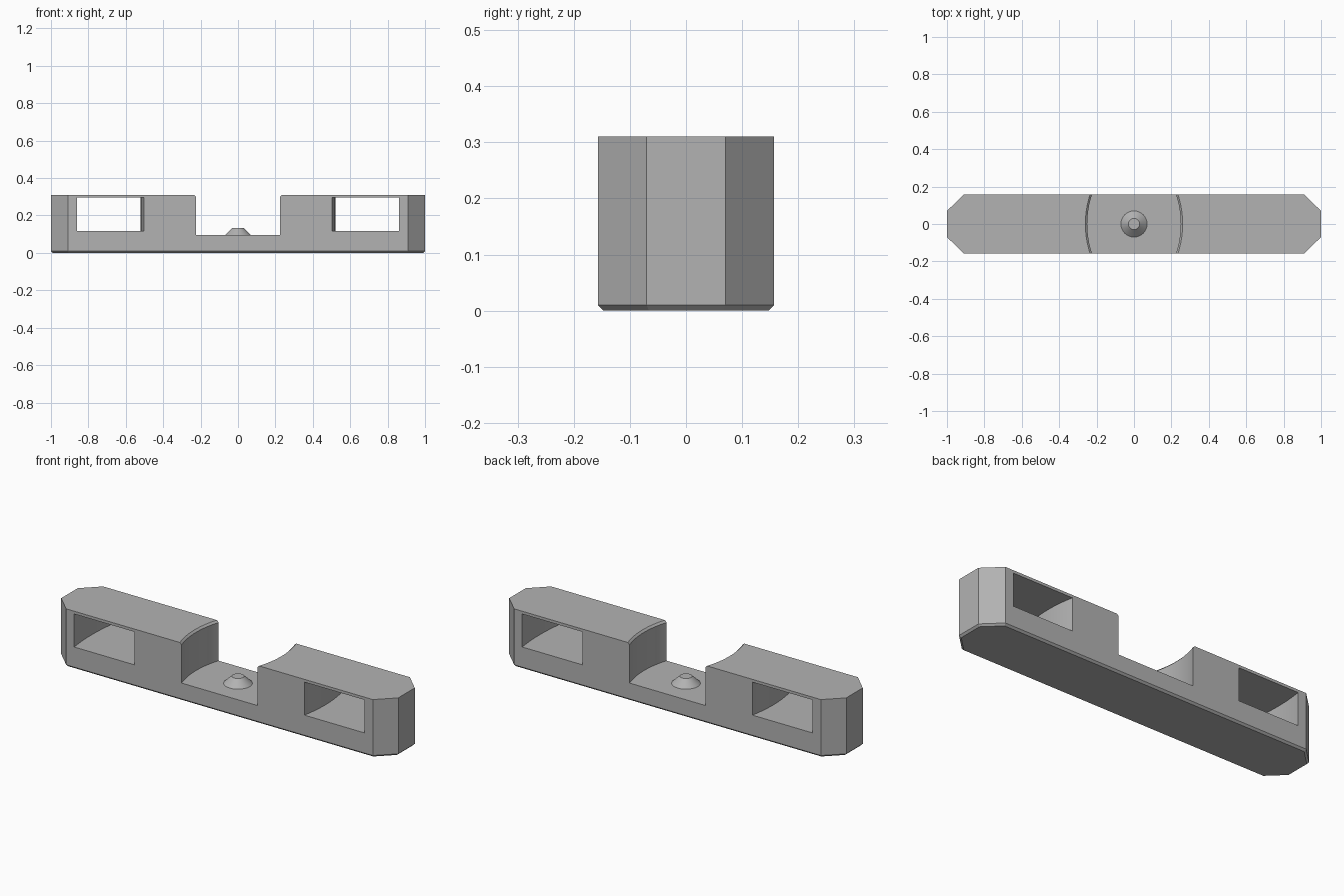
import bpy, bmesh, math

if "Cube" in bpy.data.objects:
    bpy.data.objects.remove(bpy.data.objects["Cube"], do_unlink=True)

grey = bpy.data.materials.new("plain grey")
grey.use_nodes = True
colour = (0.45, 0.45, 0.45, 1)
grey.diffuse_color = colour
grey.node_tree.nodes["Principled BSDF"].inputs["Base Color"].default_value = colour

HALF_W, TOP, FLOOR = 0.157, 0.31, 0.095
ARC_CENTRE = -0.25          # all curved walls share this centre (mirrored per side)


def loft(name, levels):
    """Solid through matching outlines, given as (z, [(x, y), ...]) from the bottom up."""
    bm = bmesh.new()
    rings = [[bm.verts.new((x, y, z)) for x, y in pts] for z, pts in levels]
    n = len(rings[0])
    for low, high in zip(rings, rings[1:]):
        for i in range(n):
            j = (i + 1) % n
            bm.faces.new((low[i], low[j], high[j], high[i]))
    bm.faces.new(rings[0][::-1])
    bm.faces.new(rings[-1])
    bmesh.ops.recalc_face_normals(bm, faces=bm.faces)
    mesh = bpy.data.meshes.new(name)
    bm.to_mesh(mesh)
    bm.free()
    mesh.materials.append(grey)
    obj = bpy.data.objects.new(name, mesh)
    bpy.context.collection.objects.link(obj)
    return obj


def bar_outline(inset):
    e, s, w, f = 1 - inset, 0.91 - inset * 0.4, HALF_W - inset, 0.07 - inset * 0.4
    return [(-s, -w), (s, -w), (e, -f), (e, f), (s, w), (-s, w), (-e, f), (-e, -f)]


def arc(radius, side=1, reach=0.2, steps=32):
    ys = [reach * (2 * i / steps - 1) for i in range(steps + 1)]
    return [(side * (ARC_CENTRE + math.sqrt(radius**2 - y * y)), y) for y in ys]


def pocket_outline(radius):
    return arc(radius) + arc(radius, -1)[::-1]


# Bar with cut corners and a bevelled underside
bar = loft("bar", [(0, bar_outline(0.01)), (0.01, bar_outline(0)), (TOP, bar_outline(0))])

# Central pocket with a bevelled rim, and a curved slot through each arm
cutters = [loft("pocket_cutter", [(FLOOR, pocket_outline(0.5)), (TOP - 0.01, pocket_outline(0.5)),
                                  (TOP + 0.01, pocket_outline(0.52))])]
for side in (-1, 1):
    outline = arc(0.77, side) + arc(1.123, side)[::-1]
    cutters.append(loft("slot_cutter", [(0.118, outline), (0.295, outline)]))

bpy.context.view_layer.objects.active = bar
for cutter in cutters:
    cutter.hide_render = True
    mod = bar.modifiers.new("cut", "BOOLEAN")
    mod.operation, mod.solver, mod.object = "DIFFERENCE", "EXACT", cutter
    bpy.ops.object.modifier_apply(modifier=mod.name)
    bpy.data.objects.remove(cutter, do_unlink=True)


# Conical locating pin on the pocket floor
def circle(radius, n=48):
    return [(radius * math.cos(math.tau * i / n), radius * math.sin(math.tau * i / n)) for i in range(n)]


pin = loft("locating_pin", [(FLOOR - 0.005, circle(0.07)), (FLOOR, circle(0.07)), (0.133, circle(0.03))])

for obj in (bar, pin):
    bpy.ops.object.select_all(action="DESELECT")
    obj.select_set(True)
    bpy.context.view_layer.objects.active = obj
    bpy.ops.object.shade_smooth_by_angle(angle=math.radians(25))
